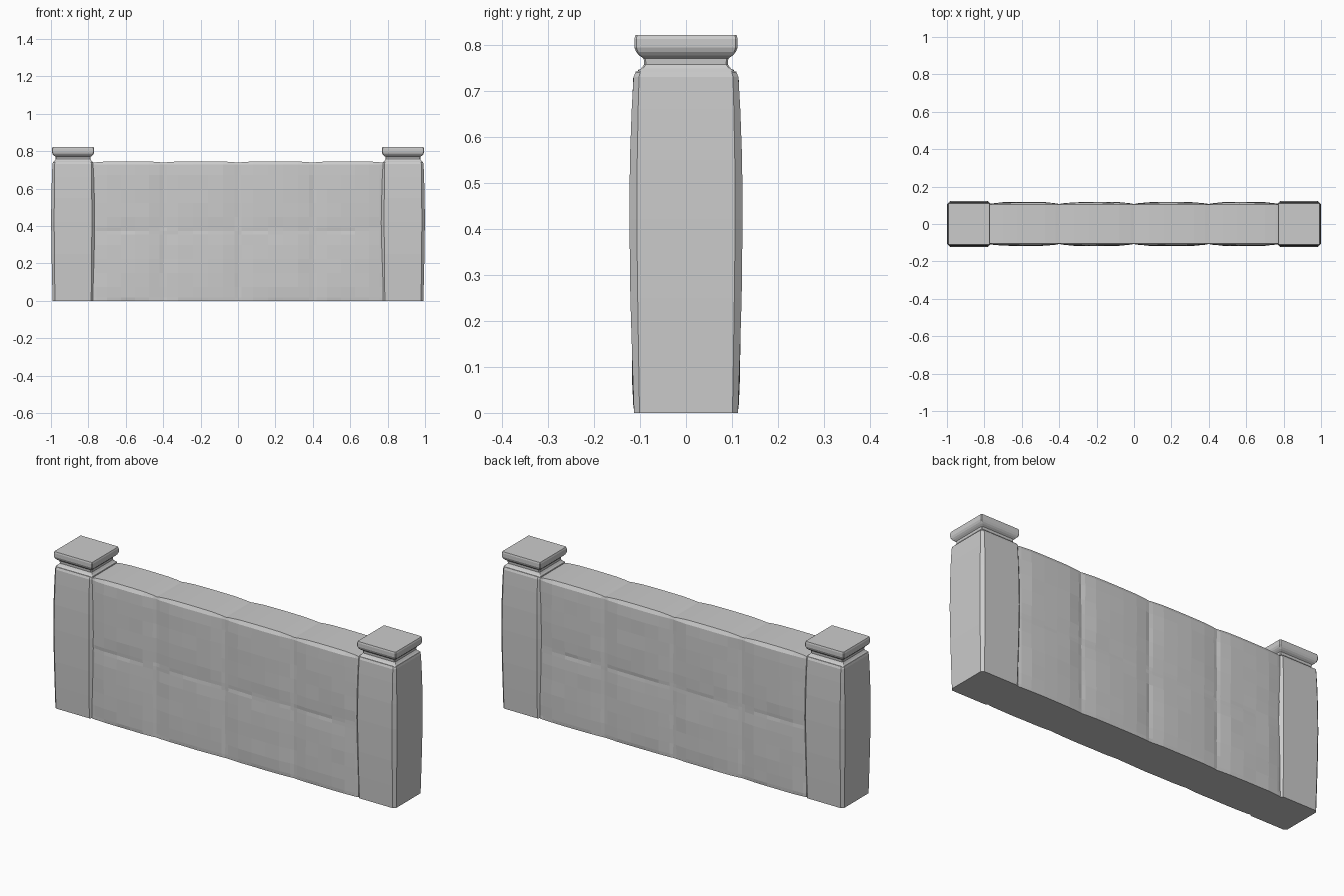
import bpy, bmesh, random

if "Cube" in bpy.data.objects:
    bpy.data.objects.remove(bpy.data.objects["Cube"])

random.seed(4)


def loft(name, rings):
    """Skin a closed solid through rings with equal point counts."""
    bm = bmesh.new()
    loops = [[bm.verts.new(p) for p in ring] for ring in rings]
    n = len(loops[0])
    for a, b in zip(loops, loops[1:]):
        for i in range(n):
            j = (i + 1) % n
            bm.faces.new((a[i], a[j], b[j], b[i]))
    bm.faces.new(loops[0])
    bm.faces.new(loops[-1])
    bmesh.ops.recalc_face_normals(bm, faces=bm.faces)
    mesh = bpy.data.meshes.new(name)
    bm.to_mesh(mesh)
    bm.free()
    obj = bpy.data.objects.new(name, mesh)
    bpy.context.collection.objects.link(obj)
    return obj


def square_ring(cx, z, hx, hy, c):
    """Rectangle with chamfered corners at height z."""
    pts = [(hx, -hy + c), (hx, hy - c), (hx - c, hy), (-hx + c, hy),
           (-hx, hy - c), (-hx, -hy + c), (-hx + c, -hy), (hx - c, -hy)]
    return [(cx + x, y, z) for x, y in pts]


# Pillar shaft: slightly swollen; moulded cap: waist flaring to a flat slab
# (height, half width, half depth, corner chamfer)
shaft = [(0, .109, .113, .012), (.12, .112, .117, .014), (.25, .115, .121, .016),
         (.42, .117, .123, .016), (.55, .116, .122, .016), (.66, .113, .118, .014),
         (.73, .110, .114, .012), (.742, .107, .109, .010)]
cap = [(.740, .107, .108, .004), (.748, .099, .098, .004), (.757, .093, .091, .004),
       (.770, .094, .092, .004), (.777, .103, .102, .004), (.784, .109, .108, .004),
       (.794, .113, .112, .004), (.813, .113, .112, .004), (.821, .110, .110, .004)]
for side, s in (("left", -1), ("right", 1)):
    for part, profile in (("pillar", shaft), ("pillar_cap", cap)):
        loft(f"{side}_{part}", [square_ring(s * .882, *row) for row in profile])


# Wall: four columns by two rows of softly bulging stone panels
EDGES = [-.775, -.4, 0, .4, .775]
STEPS = [0, .05, .2, .4, .6, .8, .95]
HALF = .373


def panel(t):
    return 1 - abs(2 * t - 1) ** 4


def jitter():
    return random.uniform(-.0012, .0012)


columns = [(a + (b - a) * t, panel(t)) for a, b in zip(EDGES, EDGES[1:]) for t in STEPS]
columns.append((EDGES[-1], 0))
rows = [(HALF * (r + t), panel(t)) for r in range(2) for t in STEPS]
rings = []
for x, px in columns:
    top = .738 + .008 * px
    depth = lambda pz: .106 + .006 * px + .005 * px * pz + jitter()
    front = [(x, -depth(pz), z) for z, pz in rows]
    back = [(x, depth(pz), z) for z, pz in reversed(rows)]
    crest = [(x, y, top) for y in (-.103, .103)]
    rings.append(front + crest + back)
loft("wall", rings)
